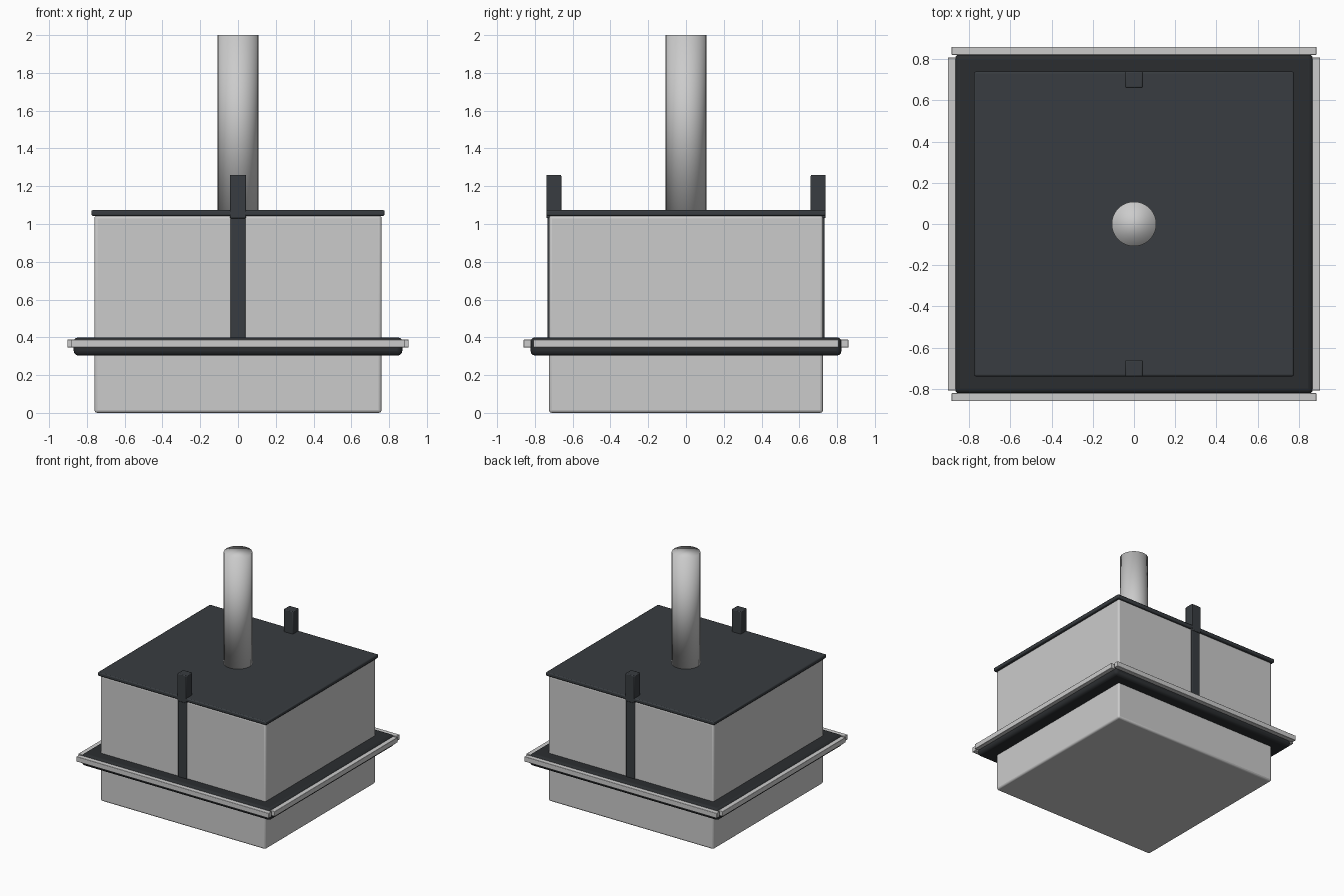
import bpy

if "Cube" in bpy.data.objects:
    bpy.data.objects.remove(bpy.data.objects["Cube"])


def material(name, rgb):
    mat = bpy.data.materials.new(name)
    mat.diffuse_color = (*rgb, 1)
    mat.use_nodes = True
    mat.node_tree.nodes["Principled BSDF"].inputs["Base Color"].default_value = mat.diffuse_color
    return mat


charcoal = material("charcoal", (0.04, 0.046, 0.052))
rubber = material("rubber", (0.024, 0.027, 0.03))


def box(name, low, high, bevel=0.005, mat=None, segments=2):
    """Rounded box between two opposite corners."""
    bpy.ops.mesh.primitive_cube_add(
        size=1, location=[(a + b) / 2 for a, b in zip(low, high)])
    obj = bpy.context.object
    obj.name = name
    obj.scale = [b - a for a, b in zip(low, high)]
    bpy.ops.object.transform_apply(location=False, rotation=False, scale=True)
    mod = obj.modifiers.new("rounded_edges", 'BEVEL')
    mod.width = bevel
    mod.segments = segments
    if mat:
        obj.data.materials.append(mat)
    bpy.ops.object.shade_smooth_by_angle()
    return obj


# Main housing and its lid
box("housing", (-0.76, -0.725, 0), (0.76, 0.725, 1.045), 0.015, segments=3)
box("lid", (-0.776, -0.739, 1.043), (0.776, 0.739, 1.074), 0.008, charcoal)

# Dark gasket around the lower part of the housing
box("gasket", (-0.87, -0.823, 0.303), (0.87, 0.823, 0.40), 0.025, rubber, 3)

for s, side in ((-1, "front"), (1, "back")):
    # Straps down the housing, ending in upright tabs above the lid
    ys = sorted((s * 0.66, s * 0.733))
    box(side + "_strap", (-0.04, ys[0], 0.36), (0.04, ys[1], 1.05), 0.005, charcoal)
    ys = sorted((s * 0.66, s * 0.739))
    box(side + "_tab", (-0.043, ys[0], 1.03), (0.043, ys[1], 1.26), 0.006, charcoal)
    # Long rim bars along front and back
    ys = sorted((s * 0.82, s * 0.86))
    box(side + "_rim_bar", (-0.885, ys[0], 0.346), (0.885, ys[1], 0.388), 0.003)

# Rim bars along the sides
for s, side in ((-1, "left"), (1, "right")):
    xs = sorted((s * 0.86, s * 0.903))
    box(side + "_rim_bar", (xs[0], -0.808, 0.346), (xs[1], 0.808, 0.388), 0.003)

# Central flue pipe
bpy.ops.mesh.primitive_cylinder_add(vertices=32, radius=0.108, depth=0.95,
                                    location=(0, 0, 1.525))
flue = bpy.context.object
flue.name = "flue_pipe"
bpy.ops.object.shade_smooth()
